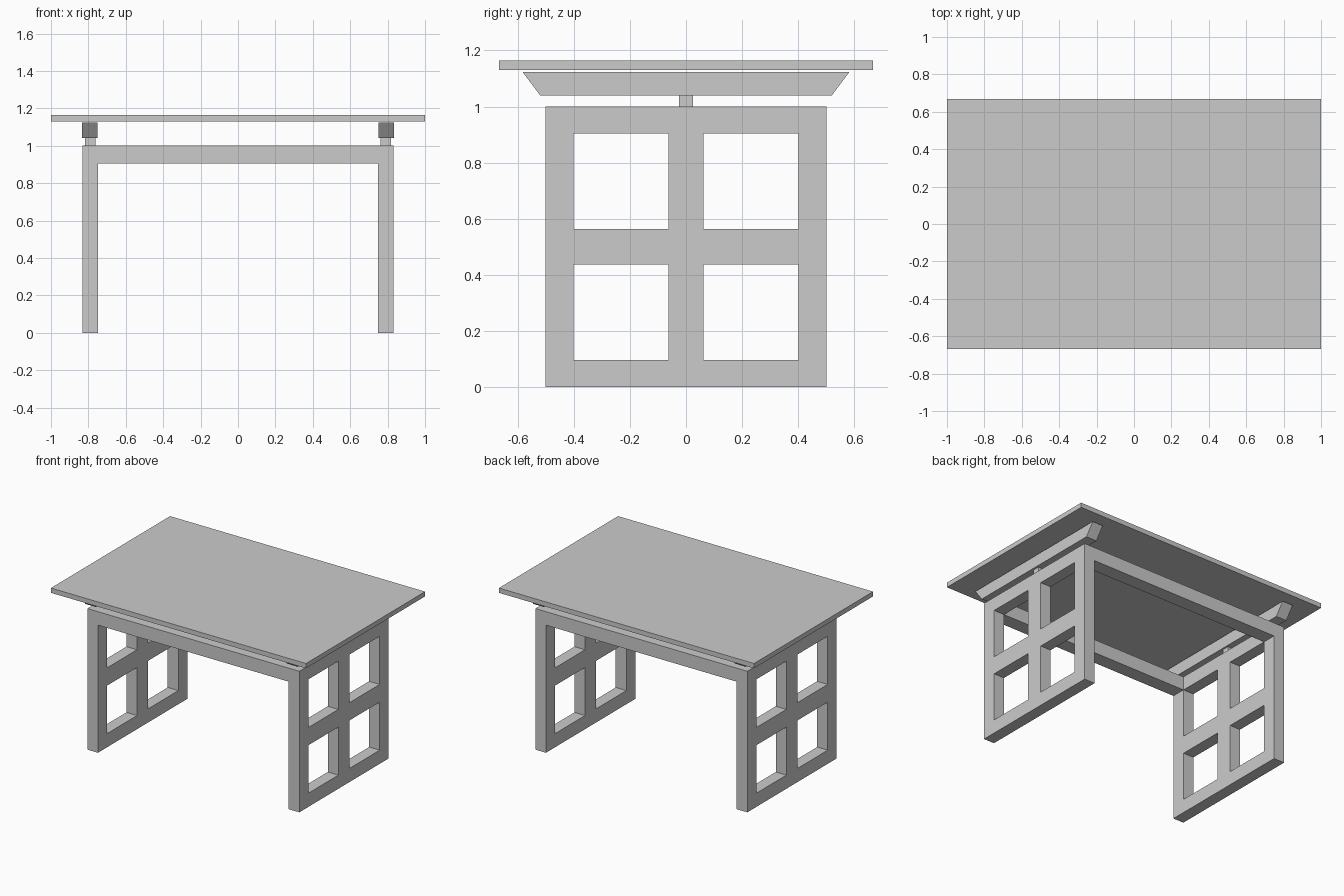
import bpy, bmesh

if "Cube" in bpy.data.objects:
    bpy.data.objects.remove(bpy.data.objects["Cube"])

X_IN, X_OUT = 0.748, 0.831


def finish(name, bm, mirror=()):
    bmesh.ops.recalc_face_normals(bm, faces=bm.faces)
    me = bpy.data.meshes.new(name)
    bm.to_mesh(me)
    bm.free()
    ob = bpy.data.objects.new(name, me)
    bpy.context.collection.objects.link(ob)
    if mirror:
        mod = ob.modifiers.new("Mirror", 'MIRROR')
        mod.use_axis = tuple(a in mirror for a in "xyz")
        mod.use_mirror_merge = False
    return ob


def box(name, lo, hi, mirror=()):
    bm = bmesh.new()
    bmesh.ops.create_cube(bm, size=1)
    for v in bm.verts:
        v.co = [(l + h) / 2 + c * (h - l) for c, l, h in zip(v.co, lo, hi)]
    return finish(name, bm, mirror)


def extrude_x(bm, depth):
    ret = bmesh.ops.extrude_face_region(bm, geom=bm.faces[:], use_keep_orig=True)
    verts = [g for g in ret["geom"] if isinstance(g, bmesh.types.BMVert)]
    bmesh.ops.translate(bm, vec=(depth, 0, 0), verts=verts)


# Side panels: window-pane frame with four openings
ys = [-0.5, -0.4, -0.063, 0.063, 0.4, 0.5]
zs = [0, 0.097, 0.437, 0.563, 0.904, 1.0]
bm = bmesh.new()
grid = [[bm.verts.new((X_IN, y, z)) for z in zs] for y in ys]
for i in range(5):
    for j in range(5):
        if not (i % 2 and j % 2):
            bm.faces.new((grid[i][j], grid[i + 1][j], grid[i + 1][j + 1], grid[i][j + 1]))
extrude_x(bm, X_OUT - X_IN)
finish("side_panel", bm, "x")

# Front and back rails joining the panels
box("long_rail", (-X_IN, -0.5, 0.904), (X_IN, -0.4, 1.0), "y")

# Short posts carrying the bearers
box("support_post", (0.762, -0.025, 1.0), (0.818, 0.025, 1.04), "x")

# Bearers with slanted ends
bm = bmesh.new()
profile = [(-0.52, 1.04), (0.52, 1.04), (0.583, 1.124), (-0.583, 1.124)]
bm.faces.new([bm.verts.new((0.75, y, z)) for y, z in profile])
extrude_x(bm, 0.083)
finish("top_bearer", bm, "x")

# Table top
box("table_top", (-1, -0.667, 1.13), (1, 0.667, 1.164))
